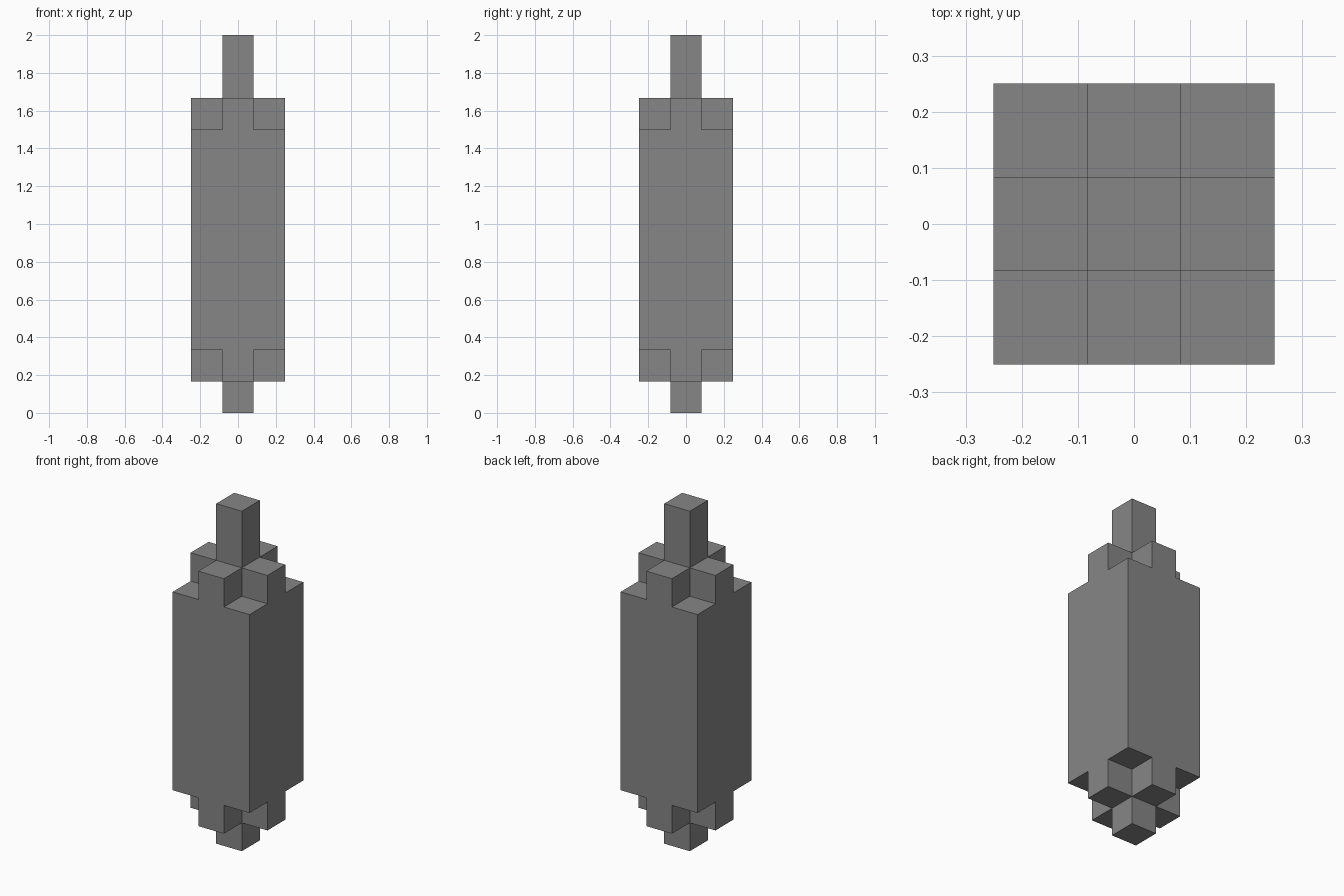
import bpy
import bmesh
from mathutils import Vector

cube = bpy.data.objects.get("Cube")
if cube:
    bpy.data.objects.remove(cube, do_unlink=True)

U = 1 / 6  # block unit

grey = bpy.data.materials.new("mid_grey")
grey.use_nodes = True
colour = (0.24, 0.24, 0.24, 1)
grey.diffuse_color = colour
grey.node_tree.nodes["Principled BSDF"].inputs["Base Color"].default_value = colour


def extrude(bm, faces, height):
    """Extrude faces along z and return the new end faces."""
    result = bmesh.ops.extrude_face_region(bm, geom=faces)["geom"]
    verts = [g for g in result if isinstance(g, bmesh.types.BMVert)]
    bmesh.ops.translate(bm, verts=verts, vec=(0, 0, height))
    return [g for g in result if isinstance(g, bmesh.types.BMFace)]


def in_cross(face):
    c = face.calc_center_median()
    return min(abs(c.x), abs(c.y)) < U / 2


def in_centre(face):
    c = face.calc_center_median()
    return max(abs(c.x), abs(c.y)) < U / 2


bm = bmesh.new()

# Square body, on a grid of three by three blocks
bmesh.ops.create_grid(bm, x_segments=3, y_segments=3, size=1.5 * U)
bmesh.ops.translate(bm, verts=bm.verts[:], vec=(0, 0, 2 * U))
bottom = bm.faces[:]
top = extrude(bm, bottom, 7 * U)
bmesh.ops.recalc_face_normals(bm, faces=bm.faces[:])

# Stepped ends: a cross one block high, then a square stem
for end, sign, stem in ((top, 1, 2 * U), (bottom, -1, U)):
    cross = extrude(bm, [f for f in end if in_cross(f)], sign * U)
    extrude(bm, [f for f in cross if in_centre(f)], sign * stem)

# Merge flat areas into single faces
bmesh.ops.recalc_face_normals(bm, faces=bm.faces[:])
bmesh.ops.dissolve_limit(bm, angle_limit=0.01, verts=bm.verts[:], edges=bm.edges[:])

mesh = bpy.data.meshes.new("stepped_pillar")
bm.to_mesh(mesh)
bm.free()
mesh.materials.append(grey)
bpy.context.collection.objects.link(bpy.data.objects.new("stepped_pillar", mesh))
